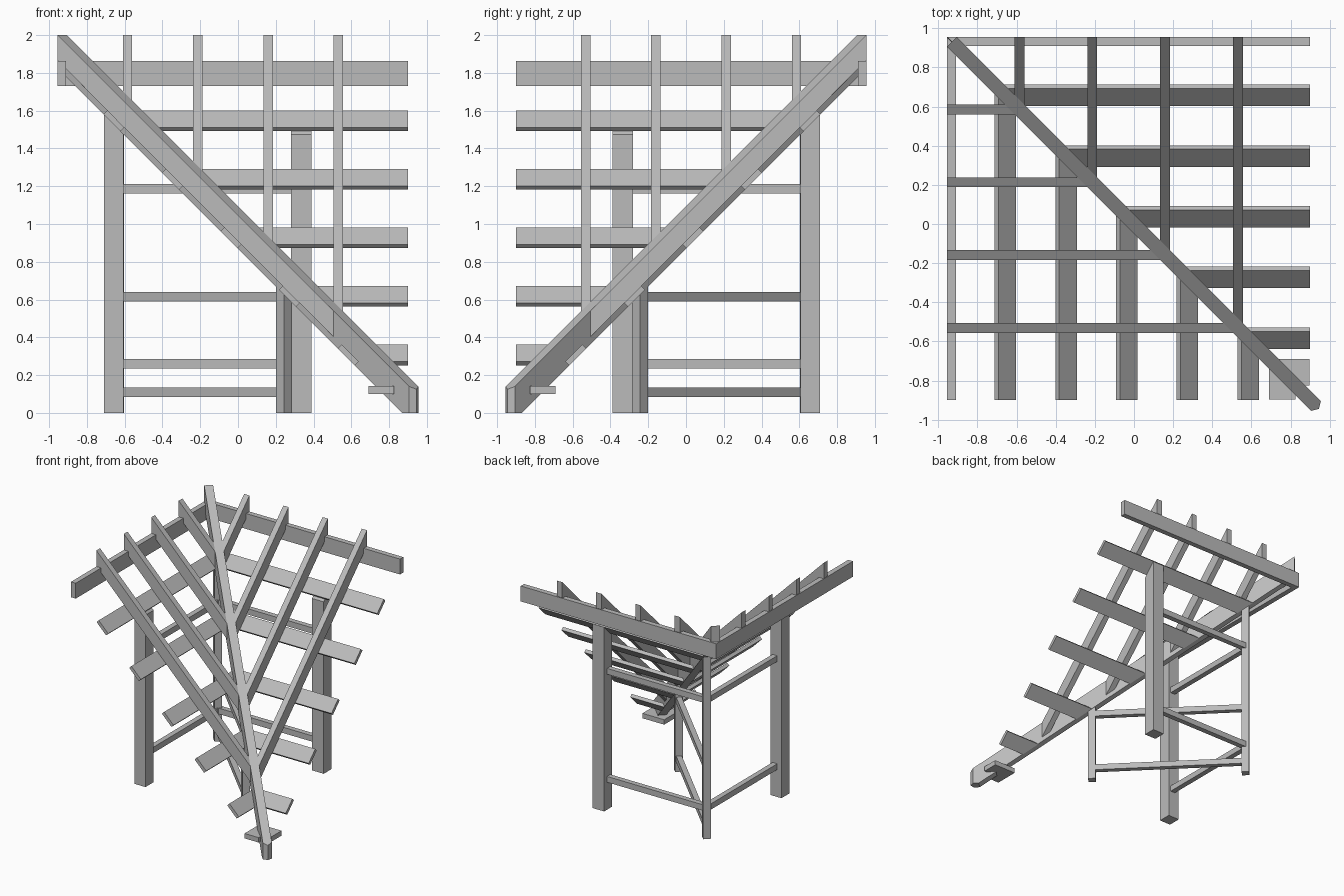
import bpy, bmesh
from math import sqrt
from mathutils import Vector

if "Cube" in bpy.data.objects:
    bpy.data.objects.remove(bpy.data.objects["Cube"])

timber = bpy.data.materials.new("grey timber")
timber.use_nodes = True
GREY = (0.5, 0.5, 0.5, 1)
timber.diffuse_color = GREY
timber.node_tree.nodes["Principled BSDF"].inputs["Base Color"].default_value = GREY

X, Y, Z = Vector((1, 0, 0)), Vector((0, 1, 0)), Vector((0, 0, 1))
ALONG = Vector((1, -1, 0)).normalized()    # plan direction down the valley
ACROSS = Vector((1, 1, 0)).normalized()    # plan direction across the valley


def prism(name, profile, u, w, w0, w1, cuts=(), mirrored=False):
    """Extrude a (u, z) profile along w; each cut (point, normal) trims the normal's side."""
    bm = bmesh.new()
    verts = [bm.verts.new(u * a + Z * z + w * w0) for a, z in profile]
    face = bm.faces.new(verts)
    top = bmesh.ops.extrude_face_region(bm, geom=[face])["geom"]
    moved = [g for g in top if isinstance(g, bmesh.types.BMVert)]
    bmesh.ops.translate(bm, verts=moved, vec=w * (w1 - w0))
    for point, normal in cuts:
        res = bmesh.ops.bisect_plane(bm, geom=bm.verts[:] + bm.edges[:] + bm.faces[:],
                                     plane_co=point, plane_no=normal, clear_outer=True)
        rim = [g for g in res["geom_cut"] if isinstance(g, bmesh.types.BMEdge)]
        if rim:
            bmesh.ops.contextual_create(bm, geom=rim)
    if mirrored:
        for v in bm.verts:
            v.co.x, v.co.y = -v.co.y, -v.co.x
    bmesh.ops.recalc_face_normals(bm, faces=bm.faces[:])
    mesh = bpy.data.meshes.new(name)
    bm.to_mesh(mesh)
    bm.free()
    mesh.materials.append(timber)
    ob = bpy.data.objects.new(name, mesh)
    bpy.context.collection.objects.link(ob)


def pair(name, *args, **kw):
    """One part on each side of the valley."""
    prism(name + "_back", *args, **kw)
    prism(name + "_side", *args, mirrored=True, **kw)


def box(a0, a1, z0, z1):
    return [(a0, z0), (a1, z0), (a1, z1), (a0, z1)]


ROOF, UNDER, PURLIN_BASE = 1.045, 0.91, 0.87   # roof layers: z = y + offset
HALF = 0.035                                   # half width of the valley rafter
mitre = [(Vector(), -ACROSS)]
valley_side = [(ACROSS * (HALF - 0.003), -ACROSS)]

# Valley rafter: plumb top, level foot, pointed nose
def valley_z(t, depth=0):
    return 1.07 - depth - t / sqrt(2)

TOP, NOSE, DEPTH = -1.315, 1.336, 0.175
foot = (1.07 - DEPTH) * sqrt(2)
nose_cuts = [(ALONG * NOSE, ALONG * 0.035 + ACROSS * s) for s in (0.021, -0.021)]
prism("valley_rafter",
      [(TOP, valley_z(TOP)), (TOP, valley_z(TOP, DEPTH)), (foot, 0),
       (NOSE, 0), (NOSE, valley_z(NOSE))],
      ALONG, ACROSS, -HALF, HALF, nose_cuts)

# Jack rafters running from the fascia down into the valley
for i in range(4):
    x = -0.585 + 0.372 * i
    low = -x - 0.15
    pair(f"jack_rafter_{i + 1}",
         [(0.955, 0.955 + ROOF), (0.955, 0.955 + UNDER), (low, low + UNDER), (low, low + ROOF)],
         Y, X, x - 0.025, x + 0.025, valley_side)

# Flat purlins lying in the slope under the rafters
for i in range(5):
    y = 0.692 - 0.31 * i
    pair(f"purlin_{i + 1}",
         [(y, y + UNDER), (y - 0.09, y - 0.09 + UNDER),
          (y - 0.07, y - 0.07 + PURLIN_BASE), (y + 0.02, y + 0.02 + PURLIN_BASE)],
         Y, X, -0.95, 0.9, valley_side)

# Fascia boards at the head and the flat plate at the foot
pair("fascia", box(0.91, 0.955, 1.73, 1.862), Y, X, -0.97, 0.9, mitre)
pair("foot_plate", box(-0.825, -0.69, 0.1, 0.142), Y, X, 0.6, 0.897, mitre)

# Outer posts with tops cut to the slope
pair("outer_post",
     [(0.605, 0), (0.71, 0), (0.71, 0.71 + PURLIN_BASE), (0.605, 0.605 + PURLIN_BASE)],
     Y, X, 0.28, 0.39)

# Posts below the valley, turned to face along it
for name, centre in (("corner_post", -0.645), ("valley_post", 0.243)):
    t0, t1 = centre * sqrt(2) - 0.03, centre * sqrt(2) + 0.03
    prism(name, [(t0, 0), (t1, 0), (t1, valley_z(t1, DEPTH)), (t0, valley_z(t0, DEPTH))],
          ALONG, ACROSS, -0.03, 0.03)

# Rails tying the posts together
for level, z in (("lower", 0.235), ("upper", 1.162)):
    pair(level + "_rail", box(0.625, 0.67, z, z + 0.05), Y, X, -0.63, 0.285)
for level, z in (("lower", 0.085), ("upper", 0.59)):
    prism(level + "_valley_rail", box(-0.645 * sqrt(2), 0.243 * sqrt(2), z, z + 0.05),
          ALONG, ACROSS, -0.022, 0.022)
